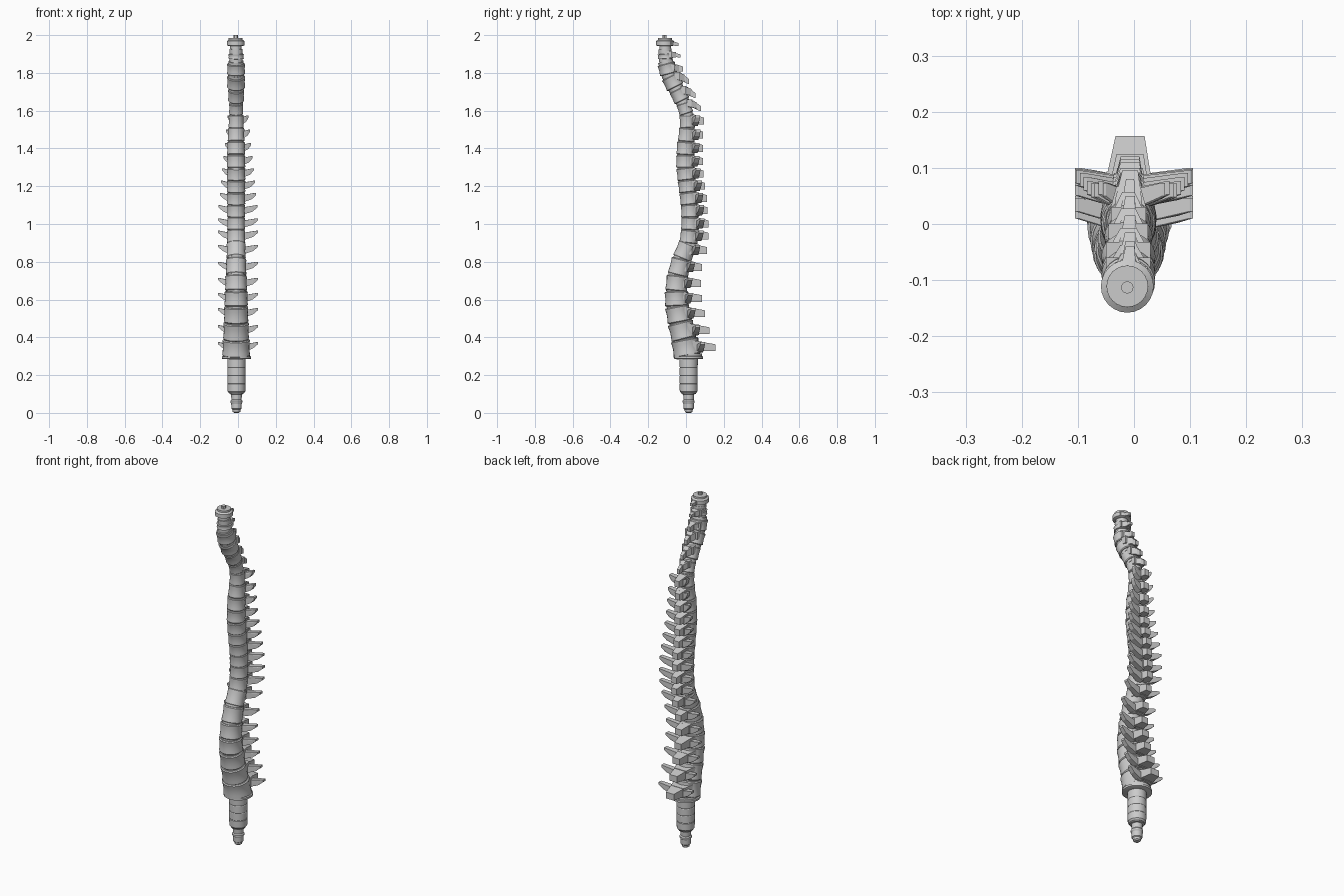
import bpy, bmesh, math
from mathutils import Vector

cube = bpy.data.objects.get("Cube")
if cube:
    bpy.data.objects.remove(cube, do_unlink=True)

bone = bpy.data.materials.new("bone_grey")
bone.use_nodes = True
bone.diffuse_color = (0.6, 0.6, 0.6, 1)
bone.node_tree.nodes["Principled BSDF"].inputs["Base Color"].default_value = (0.6, 0.6, 0.6, 1)

CX = -0.01  # the column sits slightly off the centre line

# Spine path: height, depth of the centre, radius
PATH = [(0.28, 0.013, 0.076), (0.4, -0.01, 0.068), (0.5, -0.037, 0.064),
        (0.6, -0.054, 0.061), (0.7, -0.05, 0.056), (0.8, -0.028, 0.052),
        (0.9, 0.014, 0.048), (1.0, 0.024, 0.046), (1.1, 0.02, 0.047),
        (1.2, 0.008, 0.048), (1.3, -0.004, 0.048), (1.4, -0.003, 0.047),
        (1.5, 0.008, 0.042), (1.6, 0.004, 0.036), (1.7, -0.044, 0.043),
        (1.8, -0.095, 0.05), (1.86, -0.108, 0.04), (1.96, -0.113, 0.04)]

# Each vertebra: height, depth of the rear tip
LEVELS = [(0.345, 0.157), (0.435, 0.125), (0.525, 0.1), (0.605, 0.085),
          (0.685, 0.08), (0.77, 0.085), (0.86, 0.11), (0.935, 0.12),
          (1.0, 0.12), (1.07, 0.115), (1.135, 0.11), (1.2, 0.1),
          (1.265, 0.092), (1.33, 0.09), (1.4, 0.09), (1.47, 0.09),
          (1.545, 0.095), (1.61, 0.08), (1.68, 0.05), (1.755, 0.015),
          (1.82, -0.015), (1.89, -0.03), (1.95, -0.04)]


def path_at(z):
    """Centre point and radius of the column at a height."""
    for a, b in zip(PATH, PATH[1:]):
        if z <= b[0]:
            break
    t = (z - a[0]) / (b[0] - a[0])
    return Vector((CX, a[1] + t * (b[1] - a[1]), z)), a[2] + t * (b[2] - a[2])


def finish(name, bm, smooth):
    bmesh.ops.recalc_face_normals(bm, faces=bm.faces)
    mesh = bpy.data.meshes.new(name)
    bm.to_mesh(mesh)
    bm.free()
    mesh.materials.append(bone)
    if smooth:
        for p in mesh.polygons:
            p.use_smooth = True
        mesh.set_sharp_from_angle(angle=math.radians(30))
    ob = bpy.data.objects.new(name, mesh)
    bpy.context.collection.objects.link(ob)
    return ob


def lathe(name, profile, base, axis, sides=24):
    """Capped round body; profile is (distance along axis, radius)."""
    bm = bmesh.new()
    turn = Vector((0, 0, 1)).rotation_difference(axis)
    rings = []
    for d, r in profile:
        ring = []
        for i in range(sides):
            a = math.tau * i / sides
            ring.append(bm.verts.new(base + turn @ Vector((r * math.cos(a), r * math.sin(a), d))))
        rings.append(ring)
    for lo, hi in zip(rings, rings[1:]):
        for i in range(sides):
            j = (i + 1) % sides
            bm.faces.new((lo[i], lo[j], hi[j], hi[i]))
    bm.faces.new(rings[0])
    bm.faces.new(rings[-1])
    return finish(name, bm, True)


def taper(name, sections):
    """Flat-faced block through rectangles: (centre, half extents)."""
    bm = bmesh.new()
    for c, h in sections:
        for sx in (-1, 1):
            for sy in (-1, 1):
                for sz in (-1, 1):
                    bm.verts.new(Vector(c) + Vector((sx * h[0], sy * h[1], sz * h[2])))
    bmesh.ops.remove_doubles(bm, verts=bm.verts, dist=0.0001)
    bmesh.ops.convex_hull(bm, input=bm.verts)
    bmesh.ops.dissolve_limit(bm, angle_limit=0.02, verts=bm.verts, edges=bm.edges)
    return finish(name, bm, False)


for n, (z, tip_y) in enumerate(LEVELS):
    tag = f"_{n + 1:02d}"
    c, r = path_at(z)
    neck = z > 1.58
    lo = 0.302 if n == 0 else (z + LEVELS[n - 1][0]) / 2
    hi = 1.95 if n == len(LEVELS) - 1 else (z + LEVELS[n + 1][0]) / 2
    a, b = path_at(lo)[0], path_at(hi)[0]
    axis = (b - a).normalized()
    length = (b - a).length

    # Vertebra body with flared rims, and the disc between bodies
    if z < 1.93:
        fill = 0.8 if neck else 0.97
        body = length * (0.4 if z > 1.85 else fill)
        lathe("vertebra_body" + tag,
              [(body * (t - 0.5), r * k) for t, k in
               ((0, 0.95), (0.06, 1.03), (0.25, 1), (0.5, 0.97), (0.75, 0.99), (0.94, 1.02), (1, 0.95))],
              (a + b) / 2, axis)
        lathe("disc" + tag, [(-length * 0.6, r * 0.86), (length * 0.6, r * 0.86)], (a + b) / 2, axis)

    # Neural arch behind the body
    tall = length * (0.26 if neck else 0.34)
    back = min(c.y + r + 0.018, tip_y - 0.025)
    drop = 0.03 if 1.58 < z < 1.8 else 0.008
    taper("neural_arch" + tag,
          [((CX, c.y + r * 0.3, z + drop), (r * 0.85, 0.005, tall)),
           ((CX, back, z + drop * 0.6), (r * (0.3 if neck else 0.55), 0.003, tall * 0.85))])

    # Spinous process pointing backwards
    wide = r * (0.2 if neck else 0.36)
    tip_h = 0.008 if z > 1.85 else 0.013 if neck else 0.018
    taper("spinous_process" + tag,
          [((CX, c.y + r * 0.8, z + drop), (wide * 1.7, 0.004, tip_h * 1.45)),
           ((CX + 0.003, tip_y - 0.003, z), (wide, 0.003, tip_h))])

    # Pair of wings sweeping out and up
    if not neck:
        reach = 0.105 if z < 1.05 else 0.105 - (z - 1.05) * 0.1
        wy = c.y + r + 0.012
        for side, word in ((1, "left"), (-1, "right")):
            taper(f"{word}_transverse_process{tag}",
                  [((CX + side * r * 0.4, wy - 0.012, z - 0.005), (0.003, 0.017, 0.02)),
                   ((side * reach * 0.72, wy - 0.002, z + 0.008), (0.003, 0.014, 0.012)),
                   ((side * (reach - 0.003), wy + 0.004, z + 0.024), (0.003, 0.012, 0.006))])
    else:
        for side, word in ((1, "left"), (-1, "right")):
            taper(f"{word}_neck_facet{tag}",
                  [((CX + side * r * 0.55, c.y + r * 0.55, z + drop), (r * 0.3, r * 0.3, tall))])

UP = Vector((0, 0, 1))

# Top ring, neck column and pin
top = Vector((CX - 0.002, -0.11, 0))
lathe("neck_column", [(1.84, 0.031), (1.95, 0.031)], top, UP)
lathe("top_ring", [(1.942, 0.038), (1.946, 0.047), (1.968, 0.047), (1.975, 0.037), (1.985, 0.037)],
      top + Vector((0, -0.001, 0)), UP)
lathe("top_pin", [(1.98, 0.011), (2.0, 0.011)], top + Vector((0, -0.003, 0)), UP, 12)

# Collar, sacrum sleeve and tail
foot = Vector((CX + 0.002, 0.014, 0))
lathe("collar", [(0.284, 0.07), (0.287, 0.077), (0.298, 0.077), (0.301, 0.071), (0.315, 0.071)], foot, UP)
sleeve = [(0.105, 0.04), (0.114, 0.047)]
for k in range(1, 4):
    z = 0.114 + k * 0.042
    sleeve += [(z - 0.003, 0.048), (z, 0.046), (z + 0.003, 0.048)]
lathe("sacrum_sleeve", sleeve + [(0.29, 0.049)], foot, UP)
lathe("tail", [(0, 0.012), (0.006, 0.02), (0.018, 0.022), (0.022, 0.027), (0.05, 0.028), (0.056, 0.032),
               (0.064, 0.032), (0.07, 0.027), (0.098, 0.029), (0.1, 0.038), (0.11, 0.038)], foot, UP)
